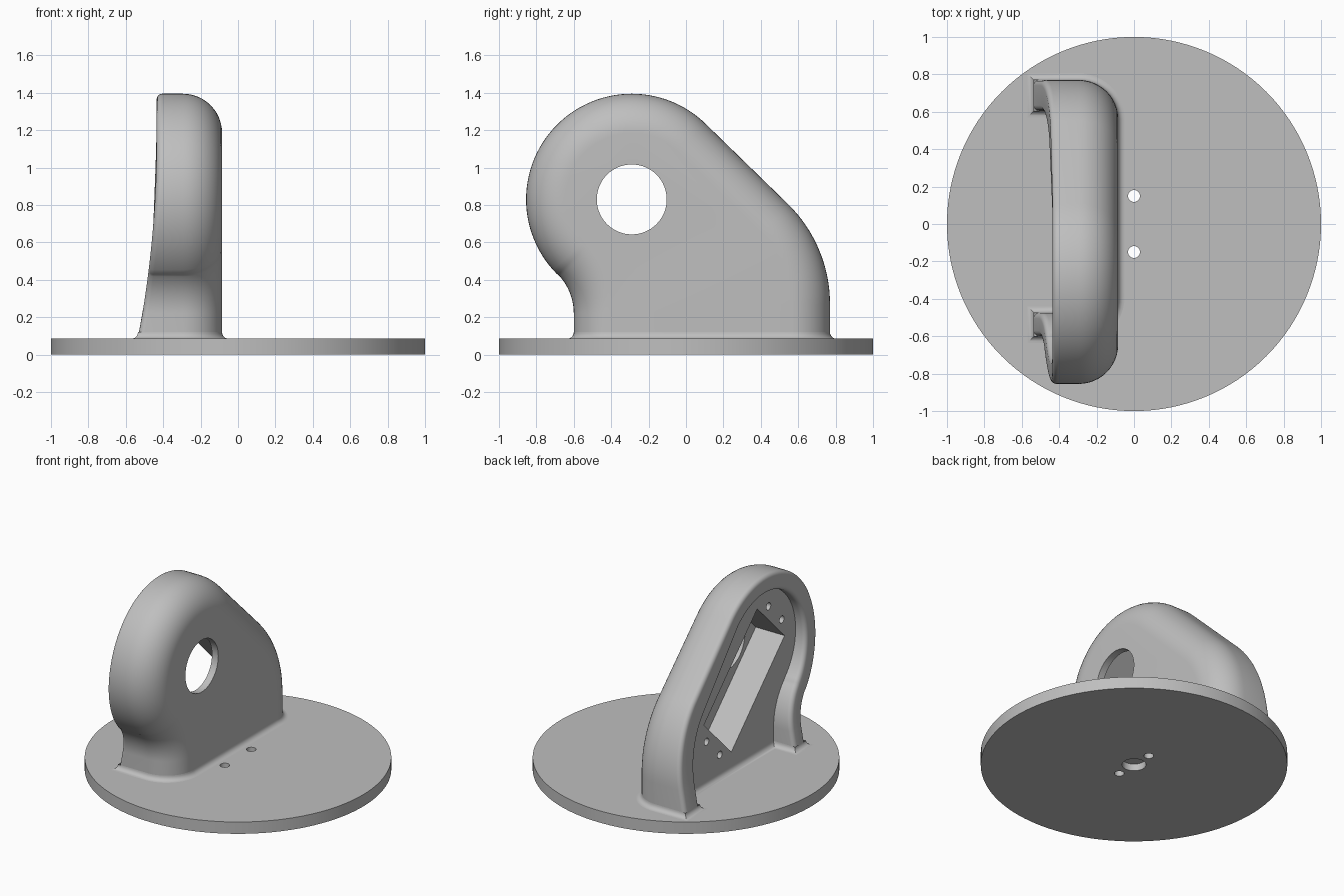
import bpy, bmesh, math
from mathutils import Vector

cube = bpy.data.objects.get("Cube")
if cube:
    bpy.data.objects.remove(cube, do_unlink=True)

grey = bpy.data.materials.new("plain grey")
grey.use_nodes = True
GREY = (0.52, 0.52, 0.52, 1)
grey.diffuse_color = GREY
grey.node_tree.nodes["Principled BSDF"].inputs["Base Color"].default_value = GREY

PLATE = 0.085                     # plate thickness
FRONT, FLOOR = -0.085, -0.365     # flat face and recess floor of the upright
HUB = Vector((0, -0.29, 0.83))    # centre of the round window
U = Vector((0, 1, -1)).normalized()   # along the slot
V = Vector((0, 1, 1)).normalized()    # across the slot


def add_loft(name, rings, caps=True, closed=False):
    """Skin closed rings of equal length."""
    bm = bmesh.new()
    loops = [[bm.verts.new(p) for p in ring] for ring in rings]
    pairs = list(zip(loops, loops[1:]))
    for a, b in pairs:
        for i in range(len(a)):
            j = (i + 1) % len(a)
            bm.faces.new((a[i], a[j], b[j], b[i]))
    if caps:
        bm.faces.new(loops[0])
        bm.faces.new(loops[-1])
    bmesh.ops.recalc_face_normals(bm, faces=bm.faces)
    mesh = bpy.data.meshes.new(name)
    bm.to_mesh(mesh)
    bm.free()
    mesh.materials.append(grey)
    obj = bpy.data.objects.new(name, mesh)
    bpy.context.collection.objects.link(obj)
    return obj


def cylinder(name, centre, radius, depth, along_x=False, sides=48):
    bpy.ops.mesh.primitive_cylinder_add(vertices=sides, radius=radius, depth=depth, location=centre,
                                        rotation=(0, math.pi / 2 if along_x else 0, 0))
    obj = bpy.context.object
    obj.name = name
    obj.data.materials.append(grey)
    return obj


def activate(obj):
    bpy.ops.object.select_all(action='DESELECT')
    obj.select_set(True)
    bpy.context.view_layer.objects.active = obj


def cut(obj, cutters):
    for c in cutters:
        c.hide_render = True
        mod = obj.modifiers.new("cut", 'BOOLEAN')
        mod.operation, mod.solver, mod.object = 'DIFFERENCE', 'EXACT', c
        activate(obj)
        bpy.ops.object.modifier_apply(modifier=mod.name)
        bpy.data.objects.remove(c, do_unlink=True)


def smooth(obj):
    activate(obj)
    bpy.ops.object.shade_smooth_by_angle(angle=math.radians(30))


def arc(cy, cz, r, a0, a1, n):
    return [(cy + r * math.cos(math.radians(a0 + (a1 - a0) * i / n)),
             cz + r * math.sin(math.radians(a0 + (a1 - a0) * i / n))) for i in range(n + 1)]


def outline(top, right, left, z0):
    """Side outline of the upright, moved inward by the given amounts."""
    pts = [(0.77 - right, z0)]
    pts += arc(0.02, 0.27, 0.75 - right, 0, 45, 16)
    pts += arc(HUB.y, HUB.z, 0.565 - top, 45, 225, 56)
    pts += arc(-0.9, 0.22, 0.3 + left, 44, 0, 16)
    pts.append((-0.6 + left, z0))
    return pts


def back(z):
    """x of the flared rim at a height."""
    return -0.435 - 0.088 * max(0, 1.15 - z) ** 2


# Base plate with two screw holes and a blind centre socket below
plate = cylinder("base_plate", (0, 0, PLATE / 2), 1, PLATE, sides=128)
cut(plate, [cylinder("plate_hole", (0, y, PLATE / 2), 0.032, 0.3, sides=32) for y in (-0.15, 0.15)]
    + [cylinder("socket_cutter", (0, 0, 0), 0.078, 0.1)])
smooth(plate)

# Upright: round front edge, flared rim and recessed back
rings = []
BIG, SMALL = 0.21, 0.03
for i in range(13):
    a = math.pi / 2 * i / 12
    d = BIG * (1 - math.sin(a))
    x = FRONT - BIG * (1 - math.cos(a))
    rings.append([(x, y, z) for y, z in outline(d, d, d, 0.03)])
for i in range(6):
    a = math.pi / 2 * i / 5
    d = SMALL * (1 - math.cos(a))
    rings.append([(back(z) + SMALL * (1 - math.sin(a)), y, z) for y, z in outline(d, d, d, 0.03)])
for i in range(6):
    a = math.pi / 2 * i / 5
    d = SMALL * (1 - math.sin(a))
    rings.append([(back(z) + SMALL * (1 - math.cos(a)), y, z)
                  for y, z in outline(0.13 - d, 0.165 - d, 0.125 - d, 0.07)])
rings.append([(FLOOR, y, z) for y, z in outline(0.13, 0.165, 0.125, 0.07)])
upright = add_loft("upright_bracket", rings)

# Slanted slot, round window and screw holes in the upright
bpy.ops.mesh.primitive_cube_add(size=1, location=HUB + U * 0.21 + Vector((-0.375, 0, 0)),
                                rotation=(-math.pi / 4, 0, 0))
slot = bpy.context.object
slot.name = "slot_cutter"
slot.scale = (0.48, 0.857, 0.44)
slot.data.materials.append(grey)
bpy.context.view_layer.update()
cutters = [slot, cylinder("window_cutter", HUB + Vector((-0.1, 0, 0)), 0.187, 0.2, True, 64)]
for u in (-0.287, 0.71):
    for v in (-0.107, 0.107):
        cutters.append(cylinder("screw_cutter", HUB + U * u + V * v + Vector((FLOOR, 0, 0)),
                                0.026, 0.3, True, 24))
cut(upright, cutters)
smooth(upright)

# Concave fillet where the upright meets the plate
foot = [Vector(p) for p in [(-0.535, 0.77)]]
foot += [Vector((p[0], p[1])) for p in arc(FRONT - BIG, 0.77 - BIG, BIG, 90, 0, 12)]
foot += [Vector((p[0], p[1])) for p in arc(FRONT - BIG, -0.6 + BIG, BIG, 0, -90, 12)]
foot += [Vector(p) for p in [(-0.535, -0.6), (-0.535, -0.475), (FLOOR, -0.475),
                             (FLOOR, 0.605), (-0.535, 0.605)]]


def offset_path(path, dist):
    out = []
    for i, p in enumerate(path):
        d0 = (p - path[i - 1]).normalized()
        d1 = (path[(i + 1) % len(path)] - p).normalized()
        n0, n1 = Vector((-d0.y, d0.x)), Vector((-d1.y, d1.x))
        out.append(p + (n0 + n1) * dist / (1 + n0.dot(n1)))
    return out


R = 0.035
rings = [[(p.x, p.y, PLATE - 0.01) for p in offset_path(foot, -0.01)]]
for i in range(7):
    a = math.pi / 2 * i / 6
    rings.append([(p.x, p.y, PLATE + R * (1 - math.sin(a)))
                  for p in offset_path(foot, R * (1 - math.cos(a)))][:])
rings = rings[1:]
fillet = add_loft("foot_fillet", rings, caps=False)
# Face the open strip upward
if sum(f.normal.z for f in fillet.data.polygons) < 0:
    fillet.data.flip_normals()
smooth(fillet)
